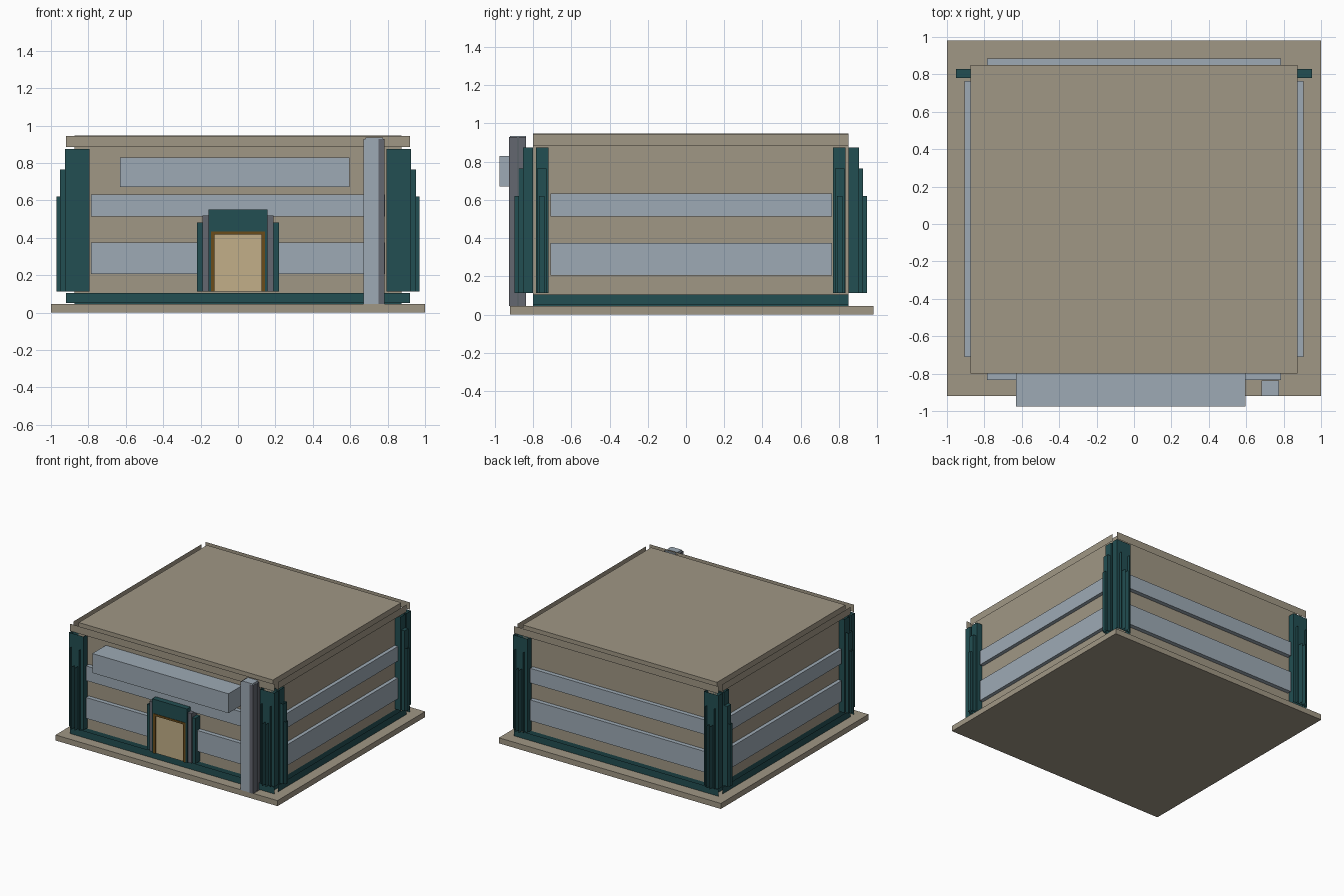
import bpy, bmesh
from mathutils import Vector

cube = bpy.data.objects.get("Cube")
if cube:
    bpy.data.objects.remove(cube, do_unlink=True)


def material(name, rgb):
    linear = [((c / 255 + 0.055) / 1.055) ** 2.4 for c in rgb] + [1]
    m = bpy.data.materials.new(name)
    m.use_nodes = True
    m.diffuse_color = linear
    bsdf = m.node_tree.nodes["Principled BSDF"]
    bsdf.inputs["Base Color"].default_value = linear
    bsdf.inputs["Roughness"].default_value = 0.8
    return m


STONE = material("warm stone", (160, 151, 133))
TEAL = material("dark teal", (34, 78, 82))
GLASS = material("pale blue", (157, 170, 181))
GREY = material("slate grey", (100, 103, 112))
DOOR = material("cream door", (194, 175, 136))
BROWN = material("brown trim", (106, 76, 26))

CY = 0.025          # depth centre of the building
AXES = {"x": 0, "y": 1, "z": 2}


def box(name, mat, xs, ys, zs, omit=()):
    """Box between limits; omitted sides stay open, a zero size gives one panel."""
    lims = [sorted(p) for p in (xs, ys, zs)]
    lo, hi = (Vector([p[i] for p in lims]) for i in (0, 1))
    size, mid = hi - lo, (lo + hi) / 2
    bm = bmesh.new()
    bmesh.ops.create_cube(bm, size=1)
    bm.normal_update()
    flat = [i for i in range(3) if size[i] < 1e-5]
    drop = []
    for f in bm.faces:
        n = f.normal
        if flat:
            if n[flat[0]] < 0.5:
                drop.append(f)
        elif any(n[AXES[s[1]]] * (1 if s[0] == "+" else -1) > 0.5 for s in omit):
            drop.append(f)
    bmesh.ops.delete(bm, geom=drop, context="FACES")
    for v in bm.verts:
        v.co = Vector([v.co[i] * size[i] + mid[i] for i in range(3)])
    mesh = bpy.data.meshes.new(name)
    bm.to_mesh(mesh)
    bm.free()
    mesh.materials.append(mat)
    ob = bpy.data.objects.new(name, mesh)
    bpy.context.collection.objects.link(ob)
    return ob


# ground slab, plinth and main block
box("ground_slab", STONE, (-1, 1), (-0.92, 0.98), (0, 0.045))
W, D = 0.875, 0.825
box("plinth", TEAL, (-W, W), (CY - D, CY + D), (0.045, 0.105), ("+z", "-z"))
box("main_block", STONE, (-W, W), (CY - D, CY + D), (0.105, 0.948), ("-z",))

# free standing fascia and skirting panels on all four sides
for label, mat, zs in (("fascia", STONE, (0.885, 0.944)),
                       ("skirting", TEAL, (0.05, 0.105))):
    for s, end, side in ((-1, "front", "right"), (1, "back", "left")):
        y = CY + s * 0.872
        box(f"{end}_{label}", mat, (-0.92, 0.92), (y, y), zs)
        box(f"{side}_{label}", mat, (s * 0.922, s * 0.922), (CY - D, CY + D), zs)

# window bands
for row, zs in (("lower", (0.205, 0.375)), ("upper", (0.513, 0.632))):
    for s, end, side in ((-1, "front", "right"), (1, "back", "left")):
        box(f"{end}_{row}_windows", GLASS, (-0.785, 0.785),
            (CY + s * D, CY + s * 0.86), zs)
        box(f"{side}_{row}_windows", GLASS, (s * W, s * 0.905),
            (-0.71, 0.765), zs)

# stepped corner buttresses: open topped hollow shells
BOTTOM = 0.112
for sx in (-1, 1):
    for sy in (-1, 1):
        tag = ("back" if sy > 0 else "front") + ("_left" if sx > 0 else "_right")
        # pier on the front or back wall with outer fins
        box(f"{tag}_pier", TEAL, (sx * 0.795, sx * 0.925),
            (CY + sy * D, CY + sy * 0.879), (BOTTOM, 0.875), ("+z", "-z"))
        for i, (x, out, top) in enumerate(((0.82, 0.9, 0.765), (0.9, 0.9, 0.765),
                                           (0.845, 0.921, 0.62), (0.875, 0.921, 0.62))):
            box(f"{tag}_pier_fin_{i}", TEAL, (sx * x, sx * x),
                (CY + sy * 0.879, CY + sy * out), (BOTTOM, top))
        # stepped pier on the side wall
        for i, (x, a, b, top) in enumerate(((0.925, 0.745, 0.81, 0.875),
                                            (0.953, 0.755, 0.805, 0.765),
                                            (0.97, 0.765, 0.795, 0.62))):
            capped = i == 1 and sy > 0
            box(f"{tag}_side_pier_{i}", TEAL, (sx * W, sx * x),
                (CY + sy * a, CY + sy * b), (BOTTOM, top),
                ("-z",) if capped else ("+z", "-z"))

# blank sign box above the entrance
box("sign_box", GLASS, (-0.63, 0.597), (-0.975, -0.8), (0.67, 0.828))

# entrance surround and door
box("door_header", TEAL, (-0.157, 0.157), (-0.88, -0.8), (0.43, 0.55))
for s, side in ((-1, "right"), (1, "left")):
    box(f"{side}_door_inner_post", GREY, (s * 0.155, s * 0.19),
        (-0.87, -0.8), (BOTTOM, 0.518))
    box(f"{side}_door_outer_post", TEAL, (s * 0.19, s * 0.218),
        (-0.86, -0.8), (BOTTOM, 0.482))
    box(f"{side}_door_lining", TEAL, (s * 0.14, s * 0.157),
        (-0.88, -0.8), (BOTTOM, 0.43))
    box(f"{side}_door_frame", BROWN, (s * 0.125, s * 0.145),
        (-0.884, -0.8), (BOTTOM, 0.434))
box("top_door_frame", BROWN, (-0.125, 0.125), (-0.884, -0.8), (0.418, 0.434))
box("door", DOOR, (-0.125, 0.125), (-0.875, -0.8), (BOTTOM, 0.418))

# tall pylon at the front left corner
PZ = (0.045, 0.928)
box("pylon_core", GLASS, (0.682, 0.775), (-0.92, -0.836), (0.045, 0.935))
box("pylon_front_panel", GLASS, (0.67, 0.75), (-0.922, -0.922), PZ)
box("pylon_right_panel", GREY, (0.67, 0.67), (-0.922, -0.836), PZ)
box("pylon_front_strip", GREY, (0.75, 0.784), (-0.926, -0.926), PZ)
for i, ys in enumerate(((-0.926, -0.882), (-0.876, -0.836))):
    box(f"pylon_left_panel_{i}", GREY, (0.784, 0.784), ys, PZ)
